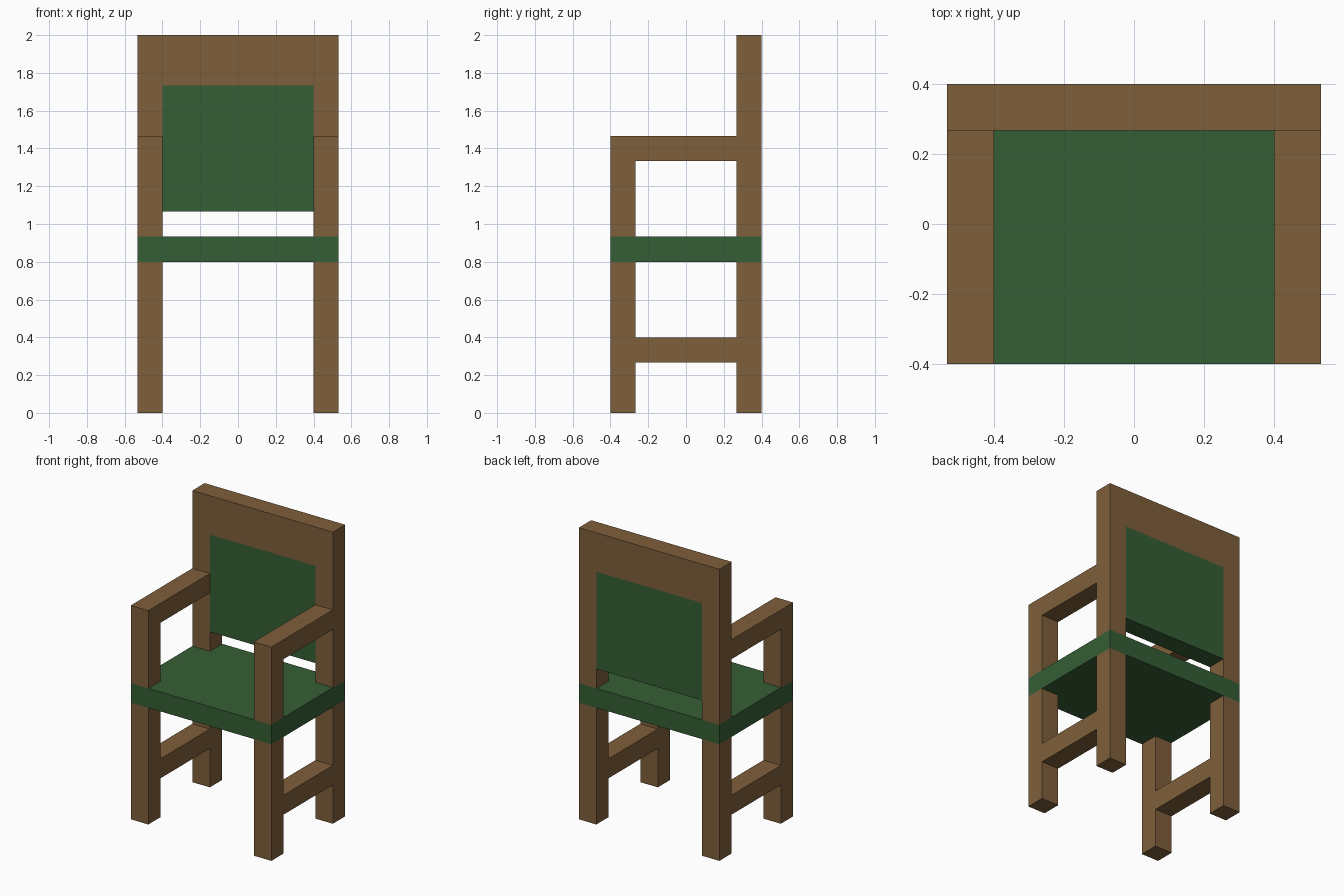
import bpy
import bmesh

if "Cube" in bpy.data.objects:
    bpy.data.objects.remove(bpy.data.objects["Cube"])

U = 2 / 15  # the chair sits on a 15-step-high block grid


def material(name, color):
    m = bpy.data.materials.new(name)
    m.diffuse_color = (*color, 1)
    m.use_nodes = True
    m.node_tree.nodes["Principled BSDF"].inputs["Base Color"].default_value = m.diffuse_color
    return m


wood = material("brown wood", (0.212, 0.116, 0.044))
cloth = material("green cushion", (0.036, 0.113, 0.036))


def prism(name, profile, axis, lo, hi, mat):
    """Extrude a closed profile along x (profile in y, z) or y (profile in x, z), in grid steps."""
    bm = bmesh.new()
    if axis == 'x':
        pts = [(lo, a, b) for a, b in profile]
        shift = (hi - lo, 0, 0)
    else:
        pts = [(a, lo, b) for a, b in profile]
        shift = (0, hi - lo, 0)
    face = bm.faces.new([bm.verts.new(p) for p in pts])
    ext = bmesh.ops.extrude_face_region(bm, geom=[face], use_keep_orig=True)
    moved = [g for g in ext["geom"] if isinstance(g, bmesh.types.BMVert)]
    bmesh.ops.translate(bm, verts=moved, vec=shift)
    bmesh.ops.recalc_face_normals(bm, faces=bm.faces)
    bmesh.ops.scale(bm, verts=bm.verts, vec=(U, U, U))
    me = bpy.data.meshes.new(name)
    bm.to_mesh(me)
    bm.free()
    me.materials.append(mat)
    ob = bpy.data.objects.new(name, me)
    bpy.context.collection.objects.link(ob)
    return ob


def rect(a0, a1, b0, b1):
    return [(a0, b0), (a1, b0), (a1, b1), (a0, b1)]


# Seat slab and backrest cushion
prism("seat", rect(-4, 4, 6, 7), 'y', -3, 3, cloth)
prism("back_cushion", rect(-3, 3, 8, 13), 'y', 2, 3, cloth)

# Back frame: two posts joined by a wide top rail
prism("back_frame", [(-4, 7), (-3, 7), (-3, 13), (3, 13), (3, 7),
                     (4, 7), (4, 15), (-4, 15)], 'y', 2, 3, wood)

# Mirrored side parts
for side, x in (("left", -4), ("right", 3)):
    # H-shaped leg frame: front leg, stretcher, back leg
    prism(side + "_leg_frame",
          [(-3, 0), (-2, 0), (-2, 2), (2, 2), (2, 0), (3, 0),
           (3, 6), (2, 6), (2, 3), (-2, 3), (-2, 6), (-3, 6)],
          'x', x, x + 1, wood)
    # Arm: front post turning into the armrest
    prism(side + "_armrest",
          [(-3, 7), (-2, 7), (-2, 10), (2, 10), (2, 11), (-3, 11)],
          'x', x, x + 1, wood)
